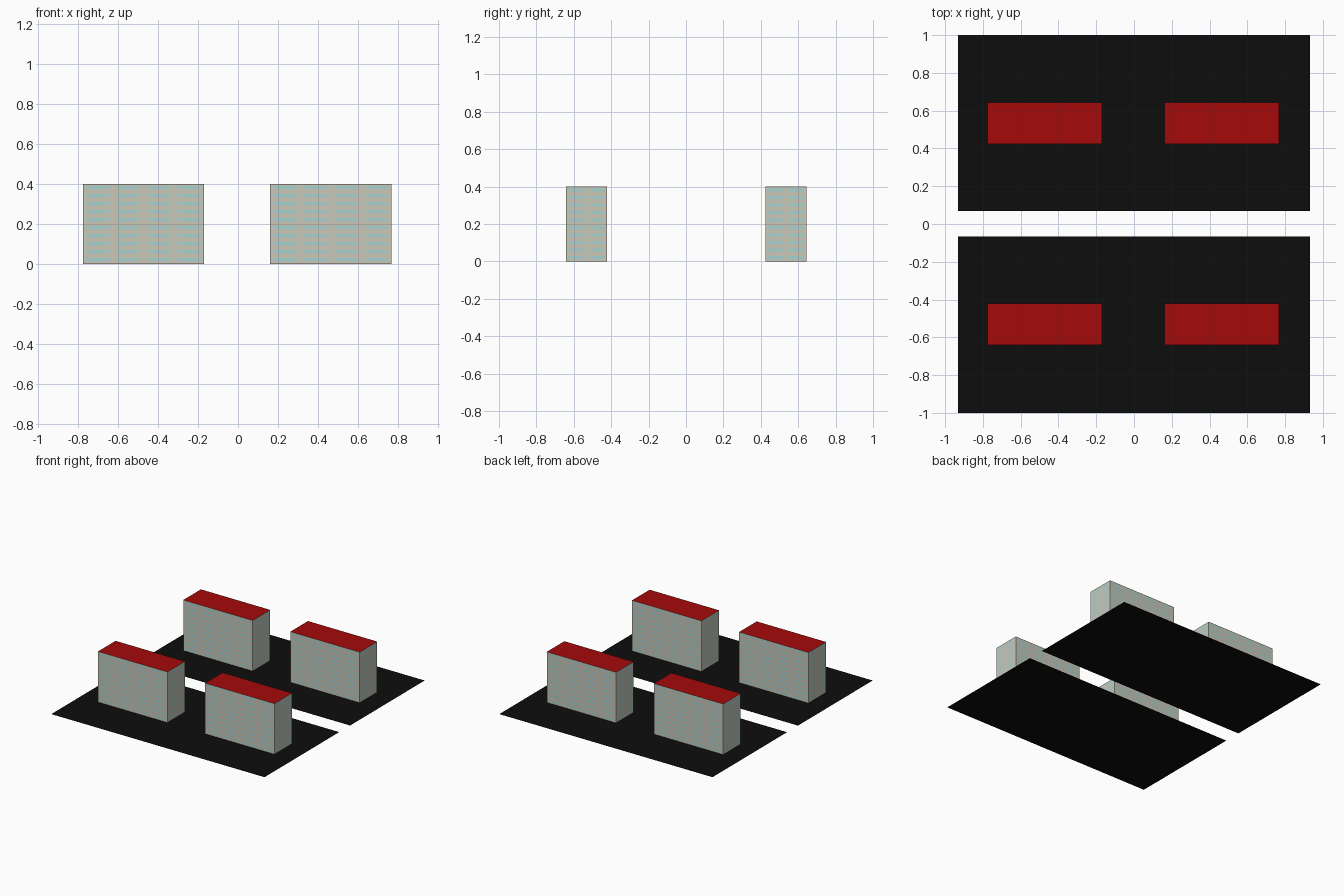
import bpy, bmesh
from mathutils import Vector

if "Cube" in bpy.data.objects:
    bpy.data.objects.remove(bpy.data.objects["Cube"])


def material(name, rgb):
    m = bpy.data.materials.new(name)
    m.diffuse_color = (*rgb, 1)
    m.use_nodes = True
    m.node_tree.nodes["Principled BSDF"].inputs["Base Color"].default_value = m.diffuse_color
    return m


ASPHALT = material("asphalt", (0.004, 0.004, 0.004))
ROOF = material("red_roof", (0.38, 0.003, 0.003))
WALL = material("beige_wall", (0.60, 0.58, 0.48))
GLASS = material("blue_glass", (0.38, 0.65, 0.64))

HEIGHT, FLOORS = 0.40, 10
LENGTH, DEPTH = 0.606, 0.219


def make_object(name, bm, mats):
    bmesh.ops.remove_doubles(bm, verts=bm.verts, dist=1e-5)
    mesh = bpy.data.meshes.new(name)
    bm.to_mesh(mesh)
    bm.free()
    for m in mats:
        mesh.materials.append(m)
    ob = bpy.data.objects.new(name, mesh)
    bpy.context.collection.objects.link(ob)
    return ob


def flat_panel(name, x0, x1, y0, y1, z, mat):
    bm = bmesh.new()
    bm.faces.new([bm.verts.new(p) for p in
                  ((x0, y0, z), (x1, y0, z), (x1, y1, z), (x0, y1, z))])
    return make_object(name, bm, [mat])


def windowed_wall(bm, start, end, bays):
    """Flat wall divided into floors and bays, with flush window strips."""
    a, b = Vector(start), Vector(end)
    us = [0.0]
    for i in range(bays):
        us += [(i + 0.12) / bays, (i + 0.88) / bays]
    us.append(1.0)
    zs = [0.0]
    for f in range(FLOORS):
        zs += [(f + 0.35) * HEIGHT / FLOORS, (f + 0.75) * HEIGHT / FLOORS]
    zs.append(HEIGHT)
    grid = [[bm.verts.new((*a.lerp(b, u), z)) for u in us] for z in zs]
    for r in range(len(zs) - 1):
        for c in range(len(us) - 1):
            f = bm.faces.new((grid[r][c], grid[r][c + 1],
                              grid[r + 1][c + 1], grid[r + 1][c]))
            f.material_index = 1 if r % 2 and c % 2 else 0


def building(name, x0, y0):
    x1, y1 = x0 + LENGTH, y0 + DEPTH
    corners = [(x0, y0), (x1, y0), (x1, y1), (x0, y1)]
    bm = bmesh.new()
    for i in range(4):
        windowed_wall(bm, corners[i], corners[(i + 1) % 4], 2 if i % 2 else 4)
    make_object(name + "_walls", bm, [WALL, GLASS])
    flat_panel(name + "_roof", x0, x1, y0, y1, HEIGHT, ROOF)


# Two ground slabs with a gap between them, each carrying two blocks
for row, y0, y1, by in (("front", -1.0, -0.067, -0.641), ("back", 0.069, 1.0, 0.424)):
    flat_panel(row + "_lot", -0.932, 0.932, y0, y1, 0, ASPHALT)
    for side, bx in (("left", -0.775), ("right", 0.161)):
        building(f"{row}_{side}_block", bx, by)
